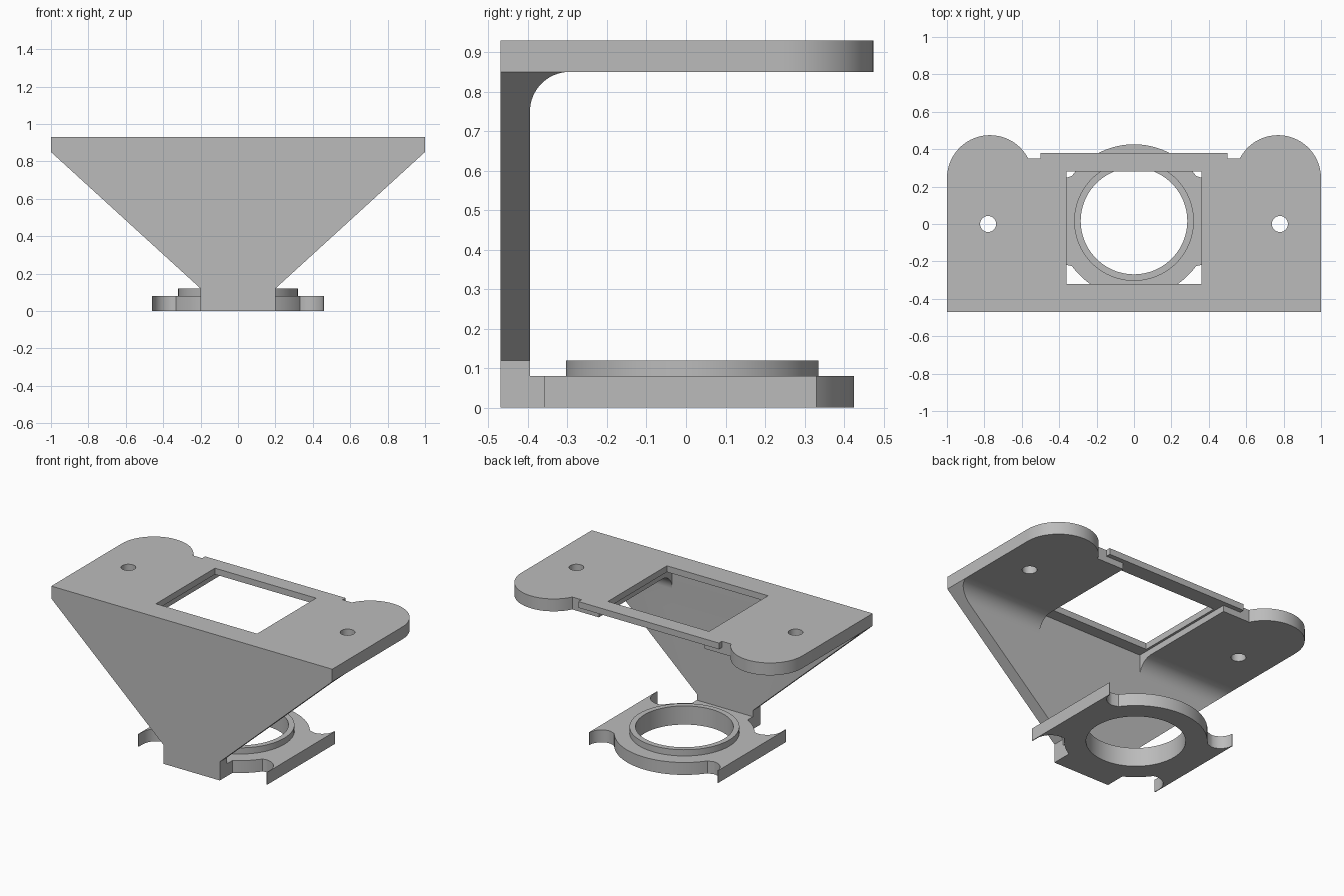
import bpy, bmesh
from math import sin, cos, radians
from mathutils import Vector

cube = bpy.data.objects.get("Cube")
if cube:
    bpy.data.objects.remove(cube, do_unlink=True)

grey = bpy.data.materials.new("light grey plastic")
grey.use_nodes = True
GREY = (0.5, 0.5, 0.5, 1)
grey.diffuse_color = GREY
grey.node_tree.nodes["Principled BSDF"].inputs["Base Color"].default_value = GREY


def arc(cx, cy, r, a0, a1, n=24):
    steps = [radians(a0 + (a1 - a0) * i / n) for i in range(n + 1)]
    return [(cx + r * cos(a), cy + r * sin(a)) for a in steps]


def mirrored(half):
    """Close a right-hand outline with its mirror image."""
    return half + [(-x, y) for x, y in reversed(half)]


def prism(name, outline, low, high, axis="Z"):
    """Extrude a 2D outline along one axis."""
    place = {"X": lambda a, b: (low, a, b),
             "Y": lambda a, b: (a, low, b),
             "Z": lambda a, b: (a, b, low)}[axis]
    push = Vector([(high - low) * (axis == k) for k in "XYZ"])
    bm = bmesh.new()
    face = bm.faces.new([bm.verts.new(place(*p)) for p in outline])
    ext = bmesh.ops.extrude_face_region(bm, geom=[face])
    bmesh.ops.translate(bm, vec=push,
                        verts=[v for v in ext["geom"] if isinstance(v, bmesh.types.BMVert)])
    bmesh.ops.recalc_face_normals(bm, faces=bm.faces)
    mesh = bpy.data.meshes.new(name)
    bm.to_mesh(mesh)
    bm.free()
    mesh.materials.append(grey)
    obj = bpy.data.objects.new(name, mesh)
    bpy.context.collection.objects.link(obj)
    return obj


def block(name, x0, x1, y0, y1, z0, z1):
    return prism(name, [(x0, y0), (x1, y0), (x1, y1), (x0, y1)], z0, z1)


def disc(name, x, y, r, z0, z1, n=96):
    return prism(name, arc(x, y, r, 0, 360, n)[:-1], z0, z1)


def carve(obj, tools, operation="DIFFERENCE"):
    """Apply booleans, then discard the cutters."""
    for tool in tools:
        mod = obj.modifiers.new("carve", "BOOLEAN")
        mod.operation, mod.object, mod.solver = operation, tool, "EXACT"
    bpy.context.view_layer.update()
    graph = bpy.context.evaluated_depsgraph_get()
    mesh = bpy.data.meshes.new_from_object(obj.evaluated_get(graph))
    obj.modifiers.clear()
    obj.data = mesh
    for tool in tools:
        bpy.data.objects.remove(tool, do_unlink=True)


def smooth(obj):
    bpy.ops.object.select_all(action="DESELECT")
    obj.select_set(True)
    bpy.context.view_layer.objects.active = obj
    bpy.ops.object.shade_smooth_by_angle(angle=radians(30))


WALL_FRONT, WALL_BACK = -0.47, -0.395
PLATE_LOW, PLATE_TOP, RECESS_TOP = 0.85, 0.93, 0.89

# Top plate: two rounded lobes, window, holes, recessed underside and thin rear lip
plate = prism("top_plate", mirrored(
    [(1, WALL_FRONT)] + arc(0.77, 0.245, 0.23, 0, 153) + [(0.5, 0.35), (0.5, 0.38)]),
    PLATE_LOW, PLATE_TOP)
carve(plate, [
    block("window_cutter", -0.36, 0.36, -0.32, 0.28, 0.7, 1.1),
    block("recess_cutter", -0.375, 0.375, WALL_BACK, 0.6, 0.7, RECESS_TOP),
    block("lip_cutter", -0.53, 0.53, 0.35, 0.6, 0.7, RECESS_TOP),
    disc("hole_cutter_left", 0.78, 0, 0.043, 0.7, 1.1, 32),
    disc("hole_cutter_right", -0.78, 0, 0.043, 0.7, 1.1, 32)])

# Front wall: side profile with a fillet, trimmed to a tapering outline
fillet = arc(WALL_BACK + 0.1, PLATE_LOW - 0.1, 0.1, 180, 90, 16)
wall = prism("front_wall", [(WALL_FRONT, 0), (WALL_BACK, 0)] + fillet
             + [(WALL_FRONT, PLATE_LOW)], -1.1, 1.1, "X")
taper = prism("taper_cutter", mirrored([(0.2, -0.1), (0.2, 0.12), (1, PLATE_LOW), (1, 1)]),
              -0.6, 0, "Y")
carve(wall, [taper], "INTERSECT")
carve(wall, [block("wall_recess_cutter", -0.375, 0.375, WALL_BACK, 0, 0.6, 1)])

# Base: round body with side wings ending in hollowed tips, bridged to the wall
CY, BODY = 0.016, 0.41
base = prism("base_plate", mirrored(
    [(0.2, WALL_BACK)]
    + arc(0, CY, BODY, -60.8, -36, 12)
    + arc(0.355, -0.32, 0.1, 90, 0, 12) + [(0.455, -0.36), (0.46, -0.36), (0.46, 0.33)]
    + arc(0.37, 0.33, 0.085, 0, -90, 12)
    + arc(0, CY, BODY, 36, 89, 24)), 0, 0.08)
carve(base, [disc("bore_cutter", 0, CY, 0.285, -0.1, 0.3)])

# Raised collar around the bore
collar = disc("collar", 0, CY, 0.32, 0.08, 0.12)
carve(collar, [disc("collar_cutter", 0, CY, 0.285, -0.1, 0.3)])

for part in (plate, wall, base, collar):
    smooth(part)
